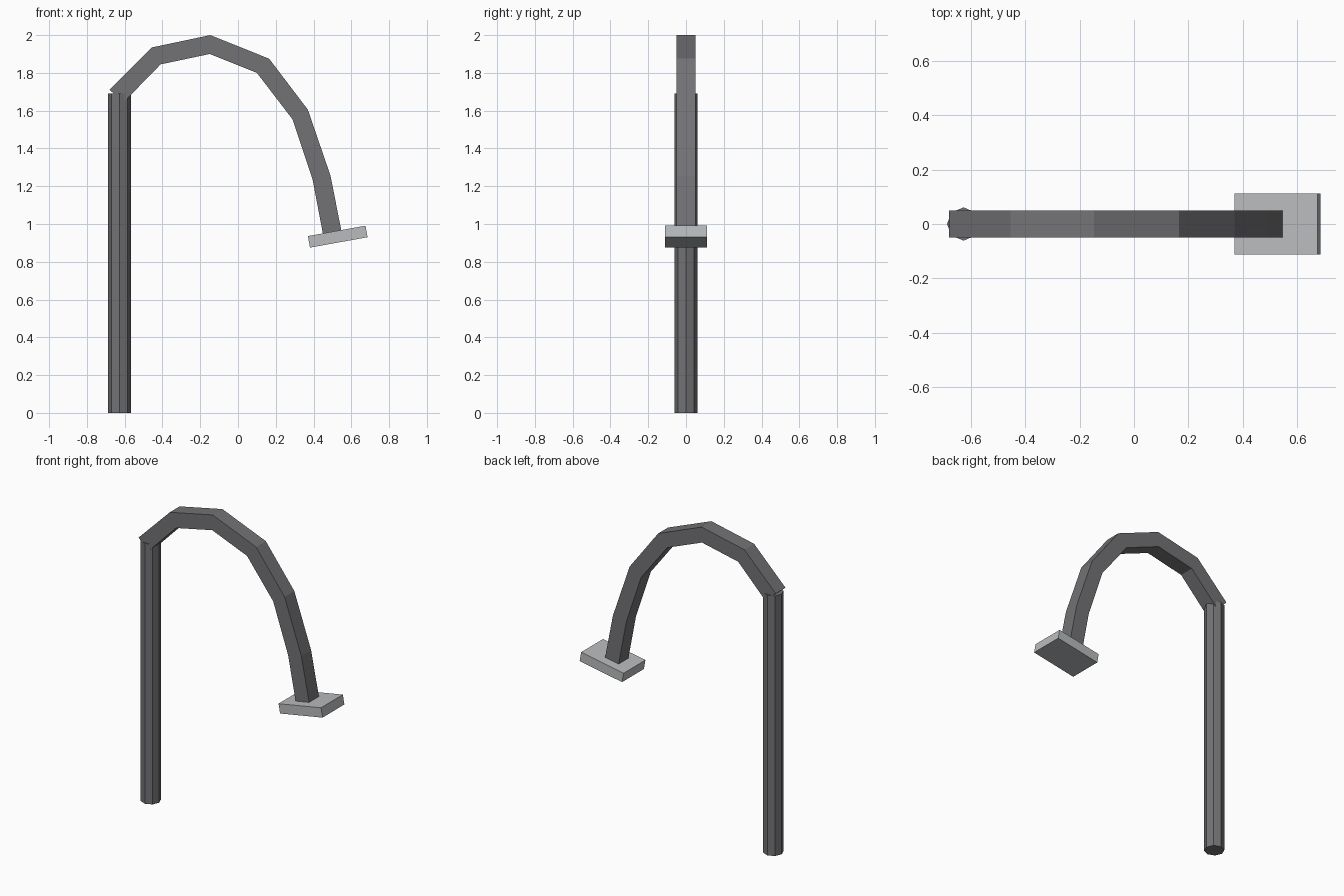
import bpy
import bmesh
import math

if "Cube" in bpy.data.objects:
    bpy.data.objects.remove(bpy.data.objects["Cube"])


def make_material(name, color):
    mat = bpy.data.materials.new(name)
    mat.use_nodes = True
    mat.diffuse_color = color
    mat.node_tree.nodes["Principled BSDF"].inputs["Base Color"].default_value = color
    return mat


dark_grey = make_material("dark grey metal", (0.17, 0.17, 0.18, 1))
light_grey = make_material("light grey", (0.48, 0.50, 0.51, 1))

# Upright octagonal post
post_height = 1.69
bpy.ops.mesh.primitive_cylinder_add(
    vertices=8, radius=0.061, depth=post_height,
    location=(-0.627, 0, post_height / 2))
post = bpy.context.object
post.name = "post"
post.data.materials.append(dark_grey)

# Curved arm: outer and inner profile edges, extruded across the width
outer = [(-0.68, 1.71), (-0.455, 1.935), (-0.147, 2.0), (0.165, 1.875),
         (0.37, 1.605), (0.49, 1.255), (0.55, 0.95)]
inner = [(-0.605, 1.645), (-0.41, 1.845), (-0.15, 1.9), (0.10, 1.80),
         (0.288, 1.555), (0.395, 1.235), (0.452, 0.935)]
half_width = 0.05

bm = bmesh.new()
rings = []
for (ox, oz), (ix, iz) in zip(outer, inner):
    corners = [(ox, -half_width, oz), (ox, half_width, oz),
               (ix, half_width, iz), (ix, -half_width, iz)]
    rings.append([bm.verts.new(c) for c in corners])
for a, b in zip(rings, rings[1:]):
    for i in range(4):
        j = (i + 1) % 4
        bm.faces.new((a[i], a[j], b[j], b[i]))
bm.faces.new(rings[0])
bm.faces.new(rings[-1])
bmesh.ops.recalc_face_normals(bm, faces=bm.faces)
mesh = bpy.data.meshes.new("arm")
bm.to_mesh(mesh)
bm.free()
arm = bpy.data.objects.new("arm", mesh)
bpy.context.collection.objects.link(arm)
mesh.materials.append(dark_grey)

# Tilted lamp head at the end of the arm
bpy.ops.mesh.primitive_cube_add(
    size=1, location=(0.528, 0, 0.933), rotation=(0, math.radians(-10.2), 0))
head = bpy.context.object
head.name = "lamp_head"
head.scale = (0.31, 0.224, 0.062)
head.data.materials.append(light_grey)
